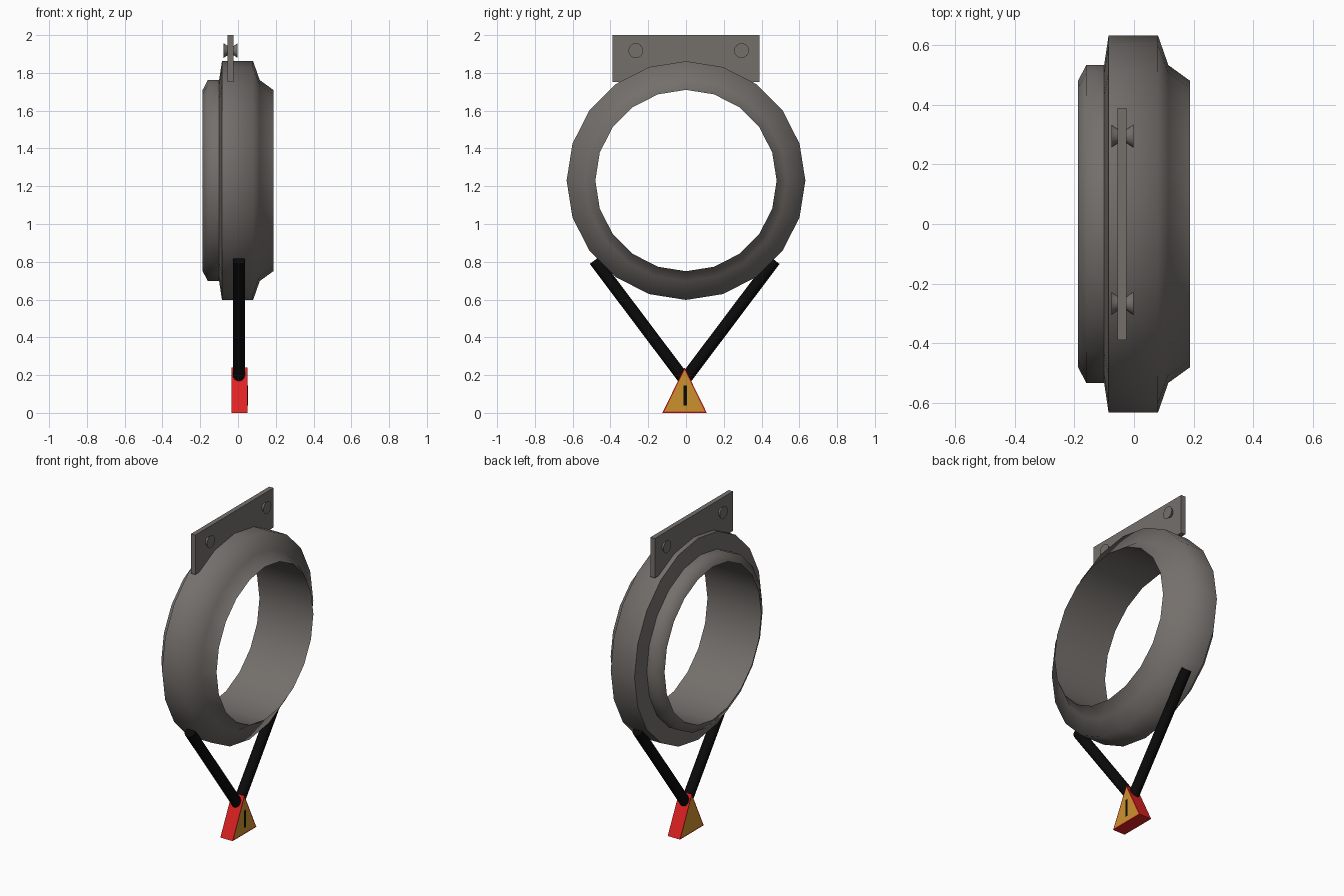
import bpy, bmesh, math
from mathutils import Vector

if "Cube" in bpy.data.objects:
    bpy.data.objects.remove(bpy.data.objects["Cube"])


def material(name, rgb):
    m = bpy.data.materials.new(name)
    m.diffuse_color = (*rgb, 1)
    m.use_nodes = True
    m.node_tree.nodes["Principled BSDF"].inputs["Base Color"].default_value = m.diffuse_color
    return m


GREY = material("warm grey", (0.175, 0.16, 0.148))
BLACK = material("black", (0.003, 0.003, 0.003))
RED = material("red", (0.74, 0.016, 0.016))
AMBER = material("amber", (0.6, 0.29, 0.027))


def add_object(name, bm, mats, smooth=None):
    bmesh.ops.recalc_face_normals(bm, faces=bm.faces)
    me = bpy.data.meshes.new(name)
    bm.to_mesh(me)
    bm.free()
    for m in mats:
        me.materials.append(m)
    ob = bpy.data.objects.new(name, me)
    bpy.context.collection.objects.link(ob)
    if smooth:
        bpy.ops.object.select_all(action='DESELECT')
        ob.select_set(True)
        bpy.context.view_layer.objects.active = ob
        bpy.ops.object.shade_smooth_by_angle(angle=math.radians(smooth))
    return ob


def lathe_x(name, profile, centre, sides, mat, smooth, closed=False):
    """Turn an (x, radius) profile about an axis along x."""
    bm = bmesh.new()
    c = Vector(centre)
    rings = []
    for x, r in profile:
        rings.append([bm.verts.new(c + Vector((x, r * math.cos(a), r * math.sin(a))))
                      for a in (2 * math.pi * i / sides for i in range(sides))])
    pairs = list(zip(rings, rings[1:]))
    if closed:
        pairs.append((rings[-1], rings[0]))
    else:
        bm.faces.new(rings[0])
        bm.faces.new(rings[-1])
    for p, q in pairs:
        for i in range(sides):
            j = (i + 1) % sides
            bm.faces.new((p[i], p[j], q[j], q[i]))
    return add_object(name, bm, [mat], smooth)


def box(name, lo, hi, mat):
    bm = bmesh.new()
    bmesh.ops.create_cube(bm, size=1)
    lo, hi = Vector(lo), Vector(hi)
    for v in bm.verts:
        v.co = (lo + hi) / 2 + v.co * (hi - lo)
    return add_object(name, bm, [mat])


# Main ring: stepped profile, hollow centre
lathe_x("ring_body",
        [(-0.187, 0.48), (-0.16, 0.532), (-0.10, 0.532), (-0.085, 0.632),
         (0.08, 0.632), (0.115, 0.532), (0.187, 0.48)],
        (0, 0, 1.23), 20, GREY, 75, closed=True)

# Mounting plate with two waisted rivets
box("mounting_plate", (-0.055, -0.388, 1.752), (-0.025, 0.388, 2.0), GREY)
for i, y in enumerate((-0.266, 0.294)):
    lathe_x(f"plate_rivet_{i + 1}",
            [(-0.037, 0.039), (-0.012, 0.022), (0.012, 0.022), (0.037, 0.039)],
            (-0.039, y, 1.918), 16, GREY, 40)

# Two straps meeting at the warning block
for name, side in (("left_strap", -1), ("right_strap", 1)):
    top = Vector((0.005, -0.007 + side * 0.477, 0.808))
    low = Vector((0.005, -0.007 + side * 0.008, 0.185))
    bm = bmesh.new()
    bmesh.ops.create_cone(bm, cap_ends=True, segments=16, radius1=0.032,
                          radius2=0.032, depth=(top - low).length)
    rot = Vector((0, 0, 1)).rotation_difference(top - low)
    for v in bm.verts:
        v.co = rot @ v.co + (top + low) / 2
    add_object(name, bm, [BLACK], 40)

# Triangular warning block, amber panels inset on both flat sides
bm = bmesh.new()
tri = [(-0.125, 0), (0.11, 0), (-0.0075, 0.24)]
ends = [[bm.verts.new((x, y, z)) for y, z in tri] for x in (-0.035, 0.05)]
panels = [bm.faces.new(e) for e in ends]
for i in range(3):
    j = (i + 1) % 3
    bm.faces.new((ends[0][i], ends[0][j], ends[1][j], ends[1][i]))
bmesh.ops.recalc_face_normals(bm, faces=bm.faces)
bmesh.ops.inset_individual(bm, faces=panels, thickness=0.013)
for f in panels:
    f.material_index = 1
add_object("warning_block", bm, [RED, AMBER])

# Plain dark bar on the front panel
box("panel_bar", (0.049, -0.014, 0.04), (0.052, 0.004, 0.145), BLACK)
